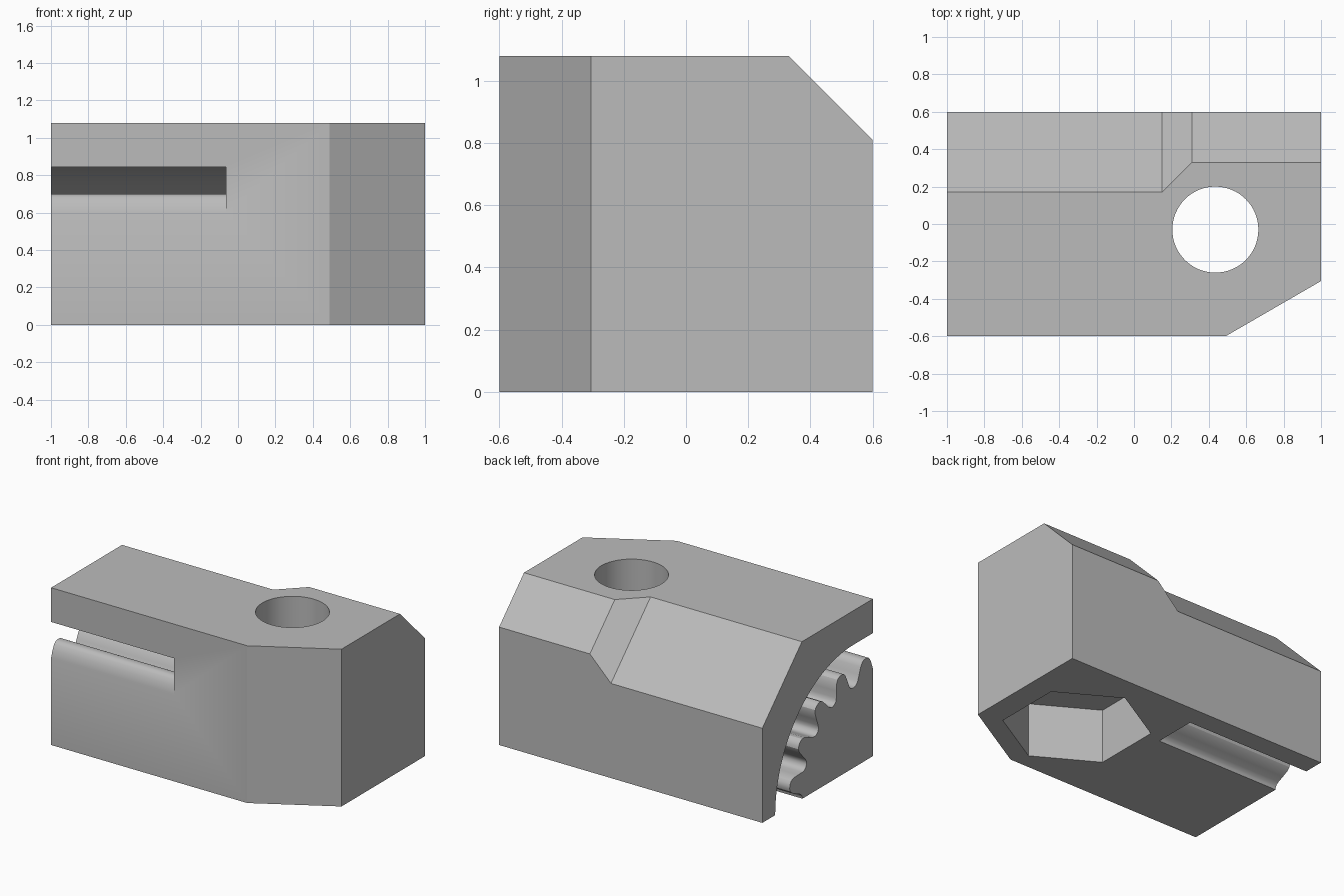
import bpy
import bmesh
from math import sin, cos, pi, tanh, radians
from mathutils import Vector

cube = bpy.data.objects.get("Cube")
if cube:
    bpy.data.objects.remove(cube, do_unlink=True)

HEIGHT, HALF_DEPTH = 1.08, 0.6
HOLE_X, HOLE_Y = 0.435, -0.03

grey = bpy.data.materials.new("light grey")
grey.use_nodes = True
grey.diffuse_color = (0.5, 0.5, 0.5, 1)
grey.node_tree.nodes["Principled BSDF"].inputs["Base Color"].default_value = grey.diffuse_color


def make_object(name, bm):
    bmesh.ops.recalc_face_normals(bm, faces=bm.faces)
    mesh = bpy.data.meshes.new(name)
    bm.to_mesh(mesh)
    bm.free()
    obj = bpy.data.objects.new(name, mesh)
    bpy.context.collection.objects.link(obj)
    mesh.materials.append(grey)
    return obj


def loft(bm, sections):
    """Skin matching closed sections and cap both ends."""
    rings = [[bm.verts.new(p) for p in s] for s in sections]
    for a, b in zip(rings, rings[1:]):
        for i in range(len(a)):
            j = (i + 1) % len(a)
            bm.faces.new((a[i], a[j], b[j], b[i]))
    bm.faces.new(rings[0])
    bm.faces.new(rings[-1])


def prism(name, points, low, high, place):
    bm = bmesh.new()
    loft(bm, [[place(u, v, w) for u, v in points] for w in (low, high)])
    return make_object(name, bm)


def circle(radius, sides, turn=0.0):
    return [(HOLE_X + radius * cos(2 * pi * i / sides + turn),
             HOLE_Y + radius * sin(2 * pi * i / sides + turn)) for i in range(sides)]


# Body: block with a stepped 45 degree bevel along the upper back edge
def body_section(x, bevel_y):
    drop = HALF_DEPTH - bevel_y
    return [(x, -HALF_DEPTH, 0), (x, HALF_DEPTH, 0), (x, HALF_DEPTH, HEIGHT - drop),
            (x, bevel_y, HEIGHT), (x, -HALF_DEPTH, HEIGHT)]


bm = bmesh.new()
loft(bm, [body_section(x, y) for x, y in
          ((-1, 0.17), (0.15, 0.17), (0.31, 0.33), (1, 0.33))])

# Angled front corner
start, end = Vector((0.49, -HALF_DEPTH, 0)), Vector((1, -0.305, 0))
along = end - start
cut = bmesh.ops.bisect_plane(bm, geom=bm.verts[:] + bm.edges[:] + bm.faces[:],
                             plane_co=start, plane_no=(along.y, -along.x, 0),
                             clear_outer=True)
rim = [e for e in cut["geom_cut"] if isinstance(e, bmesh.types.BMEdge)]
bmesh.ops.holes_fill(bm, edges=rim, sides=0)
bmesh.ops.dissolve_limit(bm, angle_limit=radians(1), verts=bm.verts[:], edges=bm.edges[:])
body = make_object("belt_clamp_body", bm)

# Curved belt slot with rounded teeth on its inner side
ARC_Y, OUTER, TIP, ROOT, TEETH = -0.385, 0.845, 0.70, 0.55, 4
pitch = TIP * pi / 2 / TEETH


def tooth_radius(phase):
    wave = tanh(-1.6 * cos(2 * pi * phase)) / tanh(1.6)
    return (TIP + ROOT) / 2 + (TIP - ROOT) / 2 * wave


slot = [(-0.7, OUTER)]
for i in range(49):
    a = pi / 2 * (1 - i / 48)
    slot.append((ARC_Y + OUTER * cos(a), OUTER * sin(a)))
slot += [(ARC_Y + OUTER, -0.1), (ARC_Y + ROOT, -0.1)]
steps = 16 * TEETH
for i in range(steps + 1):
    a = pi / 2 * i / steps
    r = tooth_radius(i / 16)
    slot.append((ARC_Y + r * cos(a), r * sin(a)))
for i in range(1, 14):
    d = (HALF_DEPTH + ARC_Y) * i / 13
    slot.append((ARC_Y - d, tooth_radius(d / pitch)))
slot.append((-0.7, slot[-1][1]))

# Cutters: belt slot, bolt hole and hexagonal nut pocket
upright = lambda u, v, w: (u, v, w)
cutters = [
    prism("belt_slot_cutter", slot, -1.1, -0.065, lambda u, v, w: (w, u, v)),
    prism("bolt_hole_cutter", circle(0.23, 64), -0.2, 1.3, upright),
    prism("nut_pocket_cutter", circle(0.463, 6, pi / 6), -0.1, 0.37, upright),
]
bpy.context.view_layer.objects.active = body
for cutter in cutters:
    cutter.hide_render = True
    mod = body.modifiers.new(cutter.name, "BOOLEAN")
    mod.operation = "DIFFERENCE"
    mod.solver = "EXACT"
    mod.object = cutter
    bpy.ops.object.modifier_apply(modifier=mod.name)
    bpy.data.objects.remove(cutter, do_unlink=True)

# Smooth the hole and teeth, keep the block edges crisp
bpy.ops.object.select_all(action="DESELECT")
body.select_set(True)
bpy.ops.object.shade_smooth_by_angle(angle=radians(28))
